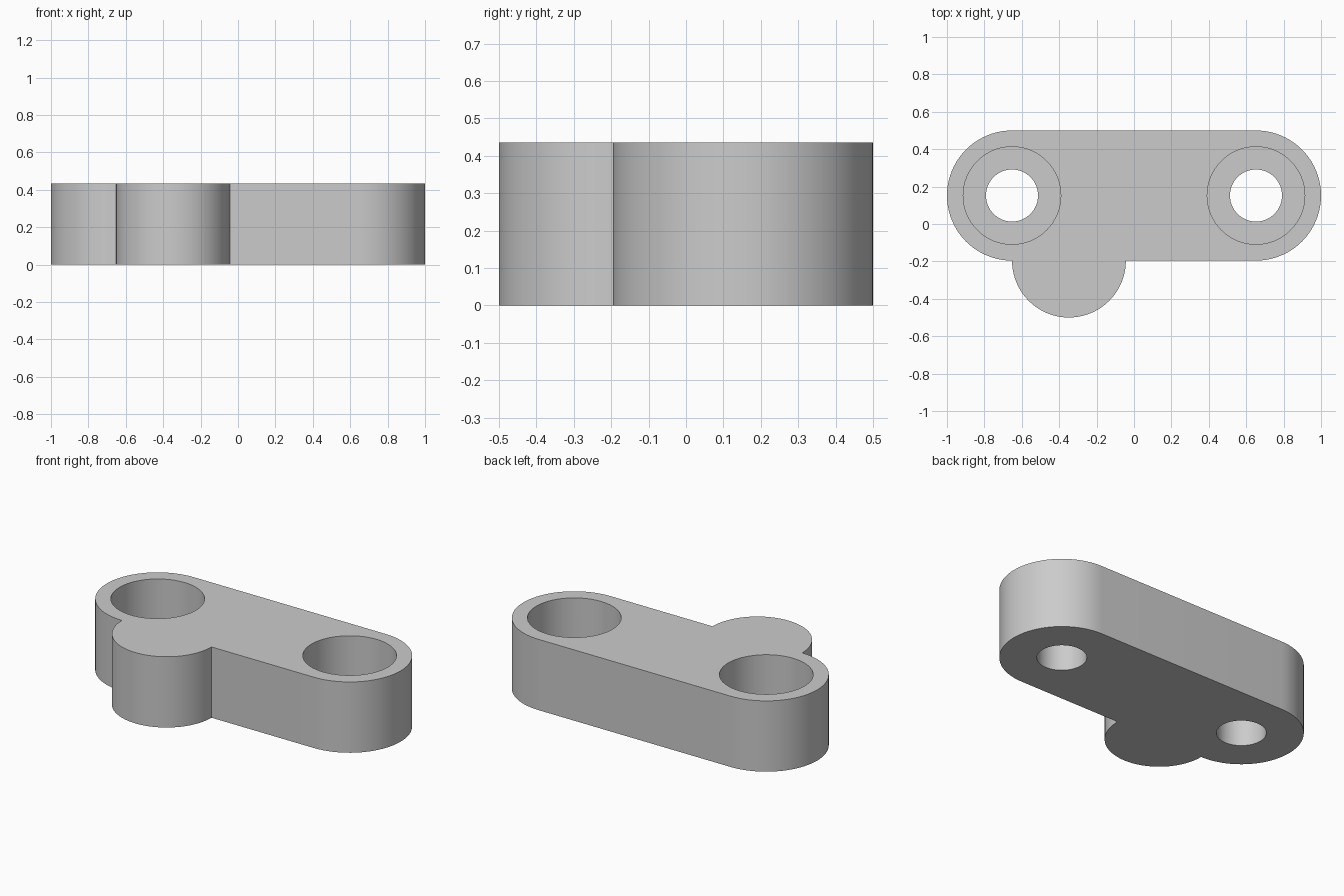
import bpy, bmesh, math

if "Cube" in bpy.data.objects:
    bpy.data.objects.remove(bpy.data.objects["Cube"])

U = 2 / 23                    # one design unit
H = 5 * U                     # plate thickness
FLOOR = 2 * U                 # material left under the counterbores
CY = 1.75 * U                 # centre line of the link
CX = 7.5 * U                  # hole centres at +-CX

grey = bpy.data.materials.new("plain grey")
grey.diffuse_color = (0.6, 0.6, 0.6, 1)
grey.use_nodes = True
grey.node_tree.nodes["Principled BSDF"].inputs["Base Color"].default_value = grey.diffuse_color


def arc(cx, cy, r, a0, a1, n):
    return [(cx + r * math.cos(math.radians(a0 + (a1 - a0) * i / n)),
             cy + r * math.sin(math.radians(a0 + (a1 - a0) * i / n)))
            for i in range(n + 1)]


def prism(name, outline, z0, z1):
    bm = bmesh.new()
    face = bm.faces.new([bm.verts.new((x, y, z0)) for x, y in outline])
    top = bmesh.ops.extrude_face_region(bm, geom=[face])["geom"]
    bmesh.ops.translate(bm, vec=(0, 0, z1 - z0),
                        verts=[v for v in top if isinstance(v, bmesh.types.BMVert)])
    bmesh.ops.remove_doubles(bm, verts=bm.verts, dist=1e-5)
    bmesh.ops.recalc_face_normals(bm, faces=bm.faces)
    mesh = bpy.data.meshes.new(name)
    bm.to_mesh(mesh)
    bm.free()
    mesh.materials.append(grey)
    ob = bpy.data.objects.new(name, mesh)
    bpy.context.collection.objects.link(ob)
    return ob


# Link body: two rounded ends and a half-round lobe on the front edge
outline = (arc(CX, CY, 4 * U, -90, 90, 40)
           + arc(-CX, CY, 4 * U, 90, 270, 40)
           + arc(-4 * U, CY - 4 * U, 3.5 * U, 180, 360, 40)[1:])
body = prism("link_body", outline, 0, H)
bpy.context.view_layer.objects.active = body
body.select_set(True)

# Through holes with wide counterbores from the top
for x in (-CX, CX):
    for name, r, z0 in (("hole_cutter", 1.6 * U, -0.1), ("counterbore_cutter", 3 * U, FLOOR)):
        cutter = prism(name, arc(x, CY, r, 0, 360, 64)[:-1], z0, H + 0.1)
        cutter.hide_render = True
        mod = body.modifiers.new(name, "BOOLEAN")
        mod.operation = "DIFFERENCE"
        mod.solver = "EXACT"
        mod.object = cutter
        bpy.ops.object.modifier_apply(modifier=mod.name)
        bpy.data.objects.remove(cutter)

bpy.ops.object.shade_smooth_by_angle(angle=math.radians(30))
